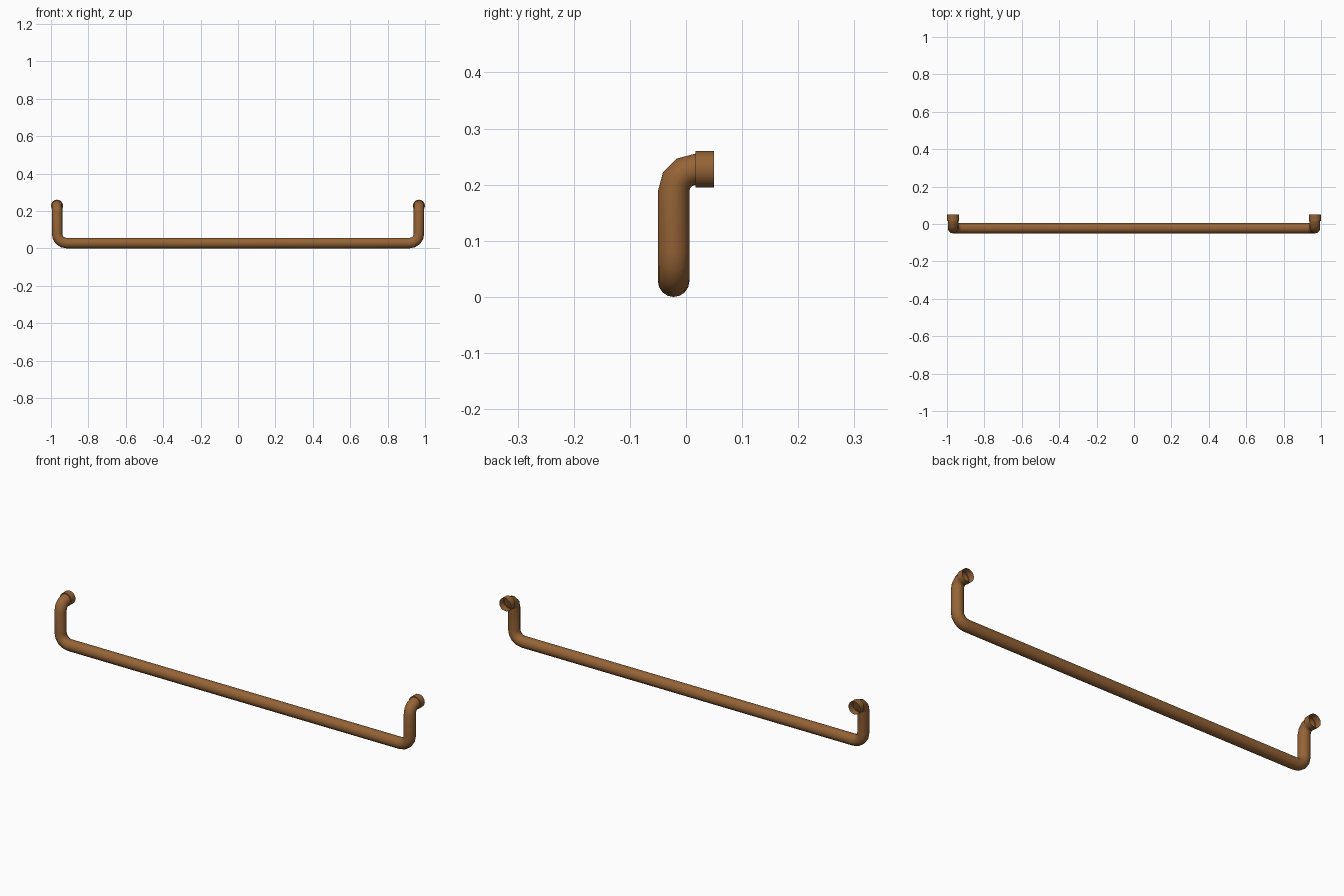
import bpy, bmesh, math
from mathutils import Vector

if "Cube" in bpy.data.objects:
    bpy.data.objects.remove(bpy.data.objects["Cube"])

SIDES = 16
R = 0.028          # pipe radius
CR = 0.0325        # collar radius
XC = 1 - CR        # upright centre
YC = -0.05 + R     # bar centre
ZT = 0.2275        # collar centre height

mat = bpy.data.materials.new("brown_metal")
mat.diffuse_color = (0.30, 0.125, 0.037, 1)
mat.use_nodes = True
mat.node_tree.nodes["Principled BSDF"].inputs["Base Color"].default_value = mat.diffuse_color


def sweep(name, stations):
    """Skin rings given as (centre, tangent, radius), then mirror across x."""
    bm = bmesh.new()
    rings = []
    t_prev = stations[0][1]
    u = Vector((0, 0, 1)) if abs(t_prev.z) < 0.5 else Vector((1, 0, 0))
    for c, t, r in stations:
        u = t_prev.rotation_difference(t) @ u
        v = t.cross(u)
        t_prev = t
        angles = [2 * math.pi * i / SIDES for i in range(SIDES)]
        rings.append([bm.verts.new(c + r * (math.cos(a) * u + math.sin(a) * v))
                      for a in angles])
    for a, b in zip(rings, rings[1:]):
        for i in range(SIDES):
            j = (i + 1) % SIDES
            bm.faces.new((a[i], a[j], b[j], b[i]))
    me = bpy.data.meshes.new(name)
    bm.to_mesh(me)
    bm.free()
    me.materials.append(mat)
    ob = bpy.data.objects.new(name, me)
    bpy.context.collection.objects.link(ob)
    mod = ob.modifiers.new("mirror", 'MIRROR')
    mod.use_axis = (True, False, False)
    bpy.context.view_layer.objects.active = ob
    ob.select_set(True)
    bpy.ops.object.shade_smooth_by_angle(angle=math.radians(40))
    ob.select_set(False)


def bend(corner, d0, d1, radius, steps):
    """Stations of a quarter bend turning from direction d0 to d1."""
    centre = corner - d0 * radius + d1 * radius
    out = []
    for i in range(steps + 1):
        a = math.pi / 2 * i / steps
        s, c = math.sin(a), math.cos(a)
        out.append((centre + radius * (s * d0 - c * d1), c * d0 + s * d1, R))
    return out


X, Y, Z = Vector((1, 0, 0)), Vector((0, 1, 0)), Vector((0, 0, 1))

# Half of the rail: bar, lower bend, upright, upper elbow
path = [(Vector((0, YC, R)), X, R)]
path += bend(Vector((XC, YC, R)), X, Z, 0.05, 4)
path += bend(Vector((XC, YC, ZT)), Z, Y, 0.039, 3)
sweep("pipe_rail", path)

# Open wall collar at each end
sweep("wall_collar", [(Vector((XC, 0.017, ZT)), Y, R),
                      (Vector((XC, 0.017, ZT)), Y, CR),
                      (Vector((XC, 0.05, ZT)), Y, CR)])
